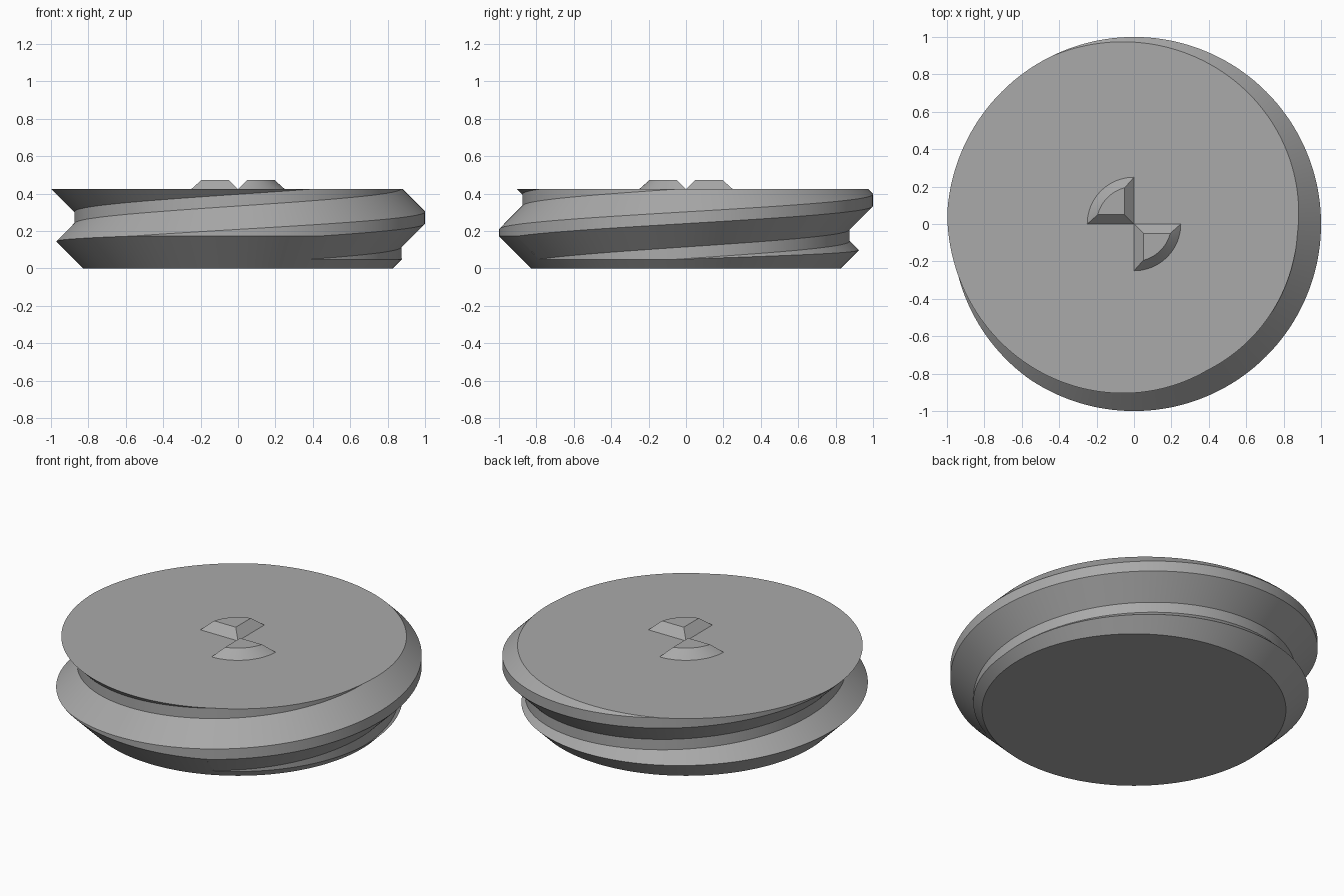
import bpy, math

if "Cube" in bpy.data.objects:
    bpy.data.objects.remove(bpy.data.objects["Cube"])

H = 0.424            # disc height
PITCH = 0.375        # thread rise per turn
FLANK, FLAT = 0.125, 0.0625
ROOT, CREST = 0.875, 1.0
BASE_R = 0.827       # radius at the foot of the bottom chamfer
CREST_Z = 0.24       # lower edge of the crest at angle 0
N = 288

grey = bpy.data.materials.new("plain grey")
grey.diffuse_color = (0.4, 0.4, 0.4, 1)
grey.use_nodes = True
grey.node_tree.nodes["Principled BSDF"].inputs["Base Color"].default_value = grey.diffuse_color


def make_object(name, verts, faces):
    me = bpy.data.meshes.new(name)
    me.from_pydata(verts, [], faces)
    me.validate()
    me.materials.append(grey)
    ob = bpy.data.objects.new(name, me)
    bpy.context.collection.objects.link(ob)
    bpy.context.view_layer.objects.active = ob
    ob.select_set(True)
    bpy.ops.object.shade_smooth_by_angle(angle=math.radians(20))
    ob.select_set(False)
    return ob


def crest_start(t):
    return CREST_Z + PITCH * t / math.tau


def thread_radius(t, z):
    """Trapezoid thread: distance from the crest centre gives the radius."""
    d = (z - crest_start(t) - FLAT / 2 + PITCH / 2) % PITCH - PITCH / 2
    drop = min(max(abs(d) - FLAT / 2, 0), FLANK)
    return CREST - drop


def chamfer_end(t):
    """Height where the bottom chamfer cone meets the thread."""
    lo, hi = 0.0, CREST - BASE_R
    for _ in range(40):
        mid = (lo + hi) / 2
        if thread_radius(t, mid) > BASE_R + mid:
            lo = mid
        else:
            hi = mid
    return hi


# Threaded disc: rows follow the helix and are clamped to the chamfer and top
verts, index = [], {}


def vert(r, t, z):
    p = (r * math.cos(t), r * math.sin(t), z)
    key = tuple(round(c, 5) + 0.0 for c in p)
    if key not in index:
        index[key] = len(verts)
        verts.append(p)
    return index[key]


columns = []
for i in range(N + 1):
    t = math.tau * i / N
    zc = chamfer_end(t)
    col = [vert(BASE_R, t, 0), vert(BASE_R + zc, t, zc)]
    for k in range(-3, 2):
        for off in (-FLANK, 0, FLAT, FLAT + FLANK):
            z = min(max(crest_start(t) + k * PITCH + off, zc), H)
            r = BASE_R + zc if z == zc else thread_radius(t, z)
            col.append(vert(r, t, z))
    col.append(vert(thread_radius(t, H), t, H))
    columns.append(col)

faces = []
for a, b in zip(columns, columns[1:]):
    for j in range(len(a) - 1):
        loop = list(dict.fromkeys((a[j], b[j], b[j + 1], a[j + 1])))
        if len(loop) > 2:
            faces.append(loop)
faces.append([c[0] for c in columns[:N]][::-1])
faces.append([c[-1] for c in columns[:N]])
make_object("threaded_disc", verts, faces)


# Two bevelled quarter-circle drive lugs on top
def lug(name, start):
    n, inset, r = 24, 0.05, 0.25
    top_r = r - inset
    a0 = math.asin(inset / top_r)

    def ring(radius, apex, a, z):
        pts = [(apex, apex)]
        for i in range(n + 1):
            t = a + (math.pi / 2 - 2 * a) * i / n
            pts.append((radius * math.cos(t), radius * math.sin(t)))
        c, s = math.cos(start), math.sin(start)
        return [(x * c - y * s, x * s + y * c, z) for x, y in pts]

    m = n + 2
    pts = ring(r, 0, 0, H) + ring(top_r, inset, a0, H + inset)
    fs = [(i, (i + 1) % m, m + (i + 1) % m, m + i) for i in range(m)]
    fs.append(list(range(m, 2 * m)))
    make_object(name, pts, fs)


lug("drive_lug_front", -math.pi / 2)
lug("drive_lug_back", math.pi / 2)
